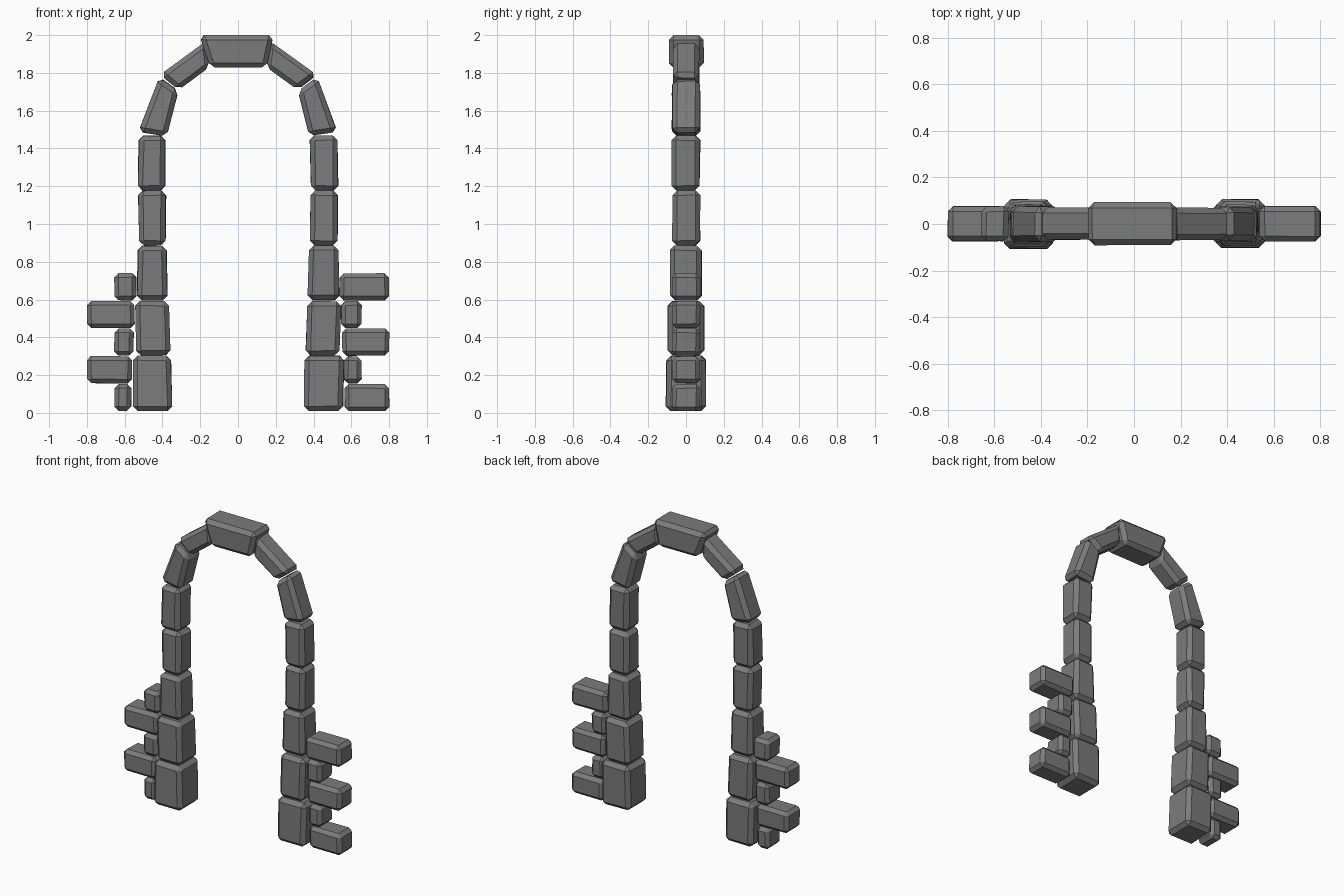
import bpy, bmesh, random
from mathutils import Vector

if "Cube" in bpy.data.objects:
    bpy.data.objects.remove(bpy.data.objects["Cube"])

random.seed(4)
stone = bpy.data.materials.new("grey_stone")
stone.diffuse_color = (0.2, 0.2, 0.2, 1)
stone.use_nodes = True
stone.node_tree.nodes["Principled BSDF"].inputs["Base Color"].default_value = stone.diffuse_color


def block(name, quad, y0, y1, bevel=0.025, jitter=0.004):
    """Hewn block: front outline (bl, br, tr, tl) extruded in y, chamfered edges."""
    bm = bmesh.new()
    rings = []
    for y in (y0, y1):
        ring = []
        for x, z in quad:
            j = [random.uniform(-jitter, jitter) for _ in range(3)]
            ring.append(bm.verts.new(Vector((x + j[0], y + j[1], max(0.01, min(2.0, z + j[2] * 0.5))))))
        rings.append(ring)
    a, b = rings
    bm.faces.new(a)
    bm.faces.new(b[::-1])
    for i in range(4):
        k = (i + 1) % 4
        bm.faces.new((a[k], a[i], b[i], b[k]))
    bmesh.ops.recalc_face_normals(bm, faces=bm.faces)
    bmesh.ops.bevel(bm, geom=bm.edges[:], offset=bevel, segments=1,
                    profile=0.5, affect='EDGES')
    me = bpy.data.meshes.new(name)
    bm.to_mesh(me)
    bm.free()
    me.materials.append(stone)
    ob = bpy.data.objects.new(name, me)
    bpy.context.collection.objects.link(ob)


def box(x0, x1, z0, z1):
    return [(x0, z0), (x1, z0), (x1, z1), (x0, z1)]


# Pillar stones: inner/outer x at bottom, inner/outer x at top, z range, half depth
pillar = [
    (0.345, 0.555, 0.355, 0.56, 0.01, 0.303, 0.105),
    (0.36, 0.54, 0.368, 0.545, 0.305, 0.592, 0.095),
    (0.37, 0.535, 0.378, 0.53, 0.597, 0.885, 0.083),
    (0.382, 0.525, 0.382, 0.53, 0.887, 1.177, 0.074),
    (0.385, 0.53, 0.382, 0.525, 1.178, 1.468, 0.074),
]
# Curved upper stones as front outlines on the right side
arch = [
    [(0.375, 1.465), (0.525, 1.487), (0.42, 1.778), (0.315, 1.705)],
    [(0.315, 1.71), (0.415, 1.79), (0.165, 1.97), (0.15, 1.832)],
]
for side, s in (("left", -1), ("right", 1)):
    for i, (xi, xo, ti, to, z0, z1, d) in enumerate(pillar):
        q = [(s * xi, z0), (s * xo, z0), (s * to, z1), (s * ti, z1)]
        block(f"{side}_pillar_stone_{i+1}", q, -d, d)
    for i, q in enumerate(arch):
        d = 0.074 - 0.006 * i
        block(f"{side}_arch_stone_{i+1}", [(s * x, z) for x, z in q], -d, d)

# Keystone
block("keystone", [(-0.145, 1.828), (0.15, 1.828), (0.19, 2.0), (-0.205, 2.0)],
      -0.09, 0.095, jitter=0.002)

# Alternating long and short side stones
inner = [0.565, 0.562, 0.552, 0.548, 0.538]
for side, s, first_long in (("left", -1, 1), ("right", 1, 0)):
    for i in range(5):
        is_long = i % 2 == first_long
        outer = 0.80 if is_long else 0.655
        z0 = 0.01 + 0.1465 * i
        block(f"{side}_side_stone_{i+1}",
              box(s * inner[i], s * outer, z0, z0 + 0.143), -0.073, 0.075,
              bevel=0.022, jitter=0.003)
